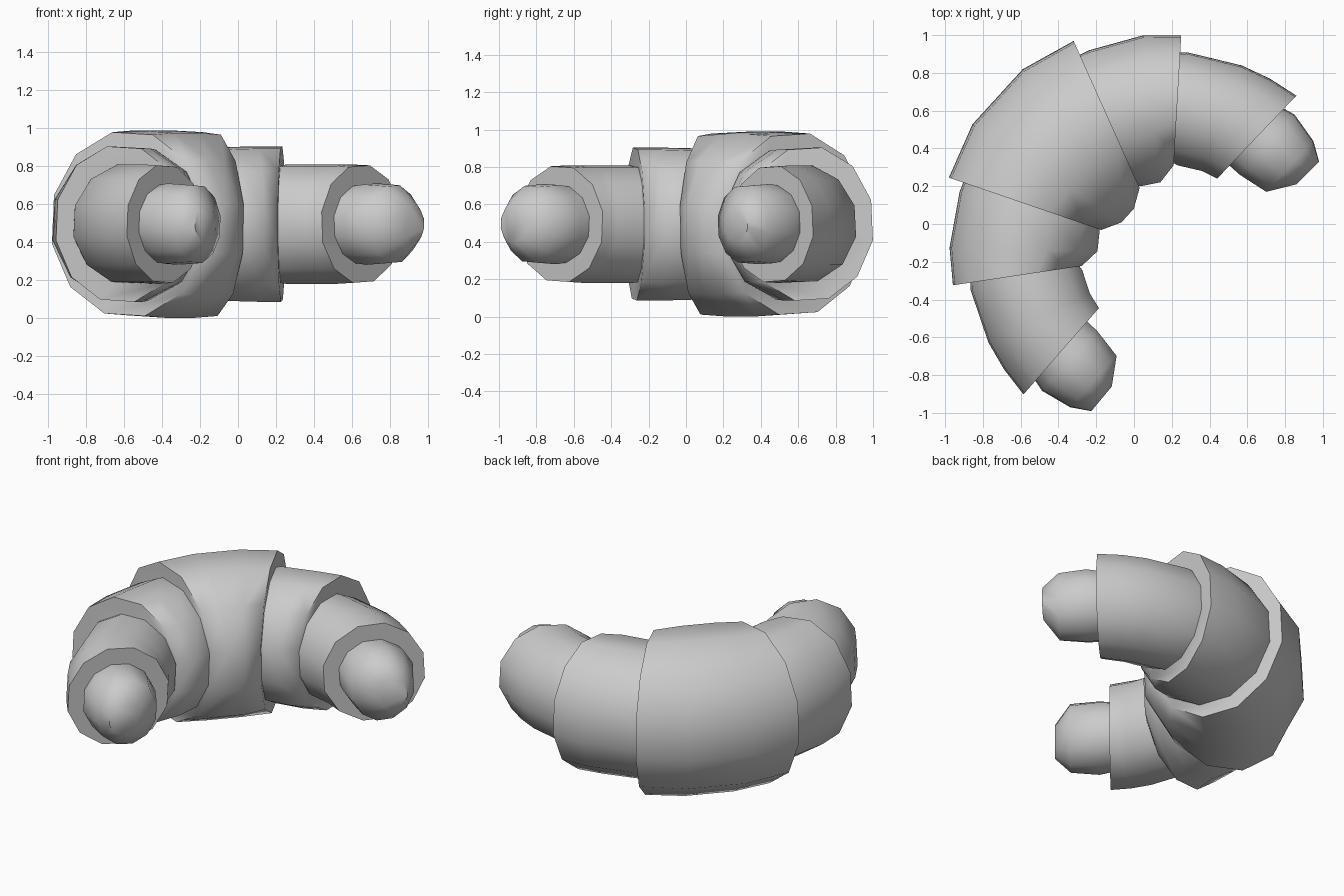
import bpy
import bmesh
from math import cos, sin, radians
from mathutils import Vector

SIDES = 12
MID_HEIGHT = 0.495
AXIS = radians(137.6)             # direction of the mirror line in plan
CENTRE = Vector((0.007, 0.0075))  # point on the mirror line

old = bpy.data.objects.get("Cube")
if old:
    bpy.data.objects.remove(old)

dough = bpy.data.materials.new("plain grey")
dough.use_nodes = True
dough.diffuse_color = (0.6, 0.6, 0.6, 1)
shader = next(n for n in dough.node_tree.nodes if n.type == 'BSDF_PRINCIPLED')
shader.inputs["Base Color"].default_value = dough.diffuse_color


def reflect(point):
    """Mirror a plan point across the symmetry line of the crescent."""
    p = Vector(point) - CENTRE
    along = Vector((cos(AXIS), sin(AXIS)))
    return CENTRE + 2 * p.dot(along) * along - p


def mirrored(rings):
    return [(reflect(outer), reflect(inner), h) for outer, inner, h in rings]


def make_fold(name, rings):
    """Loft upright oval rings, each given by outer point, inner point, half height."""
    bm = bmesh.new()
    loops = []
    for outer, inner, half in rings:
        outer, inner = Vector(outer), Vector(inner)
        mid, reach = (outer + inner) / 2, (outer - inner) / 2 * 1.02
        loop = []
        for i in range(SIDES):
            a = radians(18) + radians(360) * i / SIDES
            p = mid + reach * cos(a)
            loop.append(bm.verts.new((p.x, p.y, MID_HEIGHT + half * 1.02 * sin(a))))
        loops.append(loop)
    for a, b in zip(loops, loops[1:]):
        for i in range(SIDES):
            j = (i + 1) % SIDES
            bm.faces.new((a[i], a[j], b[j], b[i]))
    bm.faces.new(loops[0])
    bm.faces.new(loops[-1])
    bmesh.ops.recalc_face_normals(bm, faces=bm.faces[:])
    mesh = bpy.data.meshes.new(name)
    bm.to_mesh(mesh)
    bm.free()
    mesh.materials.append(dough)
    obj = bpy.data.objects.new(name, mesh)
    bpy.context.collection.objects.link(obj)
    bpy.ops.object.select_all(action='DESELECT')
    obj.select_set(True)
    bpy.context.view_layer.objects.active = obj
    bpy.ops.object.shade_smooth_by_angle(angle=radians(58))


# Thick centre fold, symmetric about the mirror line
half_centre = [
    ((-0.32, 0.97), (0.03, 0.19), 0.485),
    ((-0.59, 0.82), (0.0, 0.08), 0.495),
]
make_fold("centre_fold", half_centre + mirrored(half_centre)[::-1])

# Folds of one arm; each starts hidden inside the thicker one before it
arm = {
    "shoulder_fold": [
        ((-0.38, 0.85), (-0.06, 0.2), 0.38),
        ((-0.24, 0.92), (0.04, 0.2), 0.405),
        ((0.05, 1.0), (0.14, 0.22), 0.41),
        ((0.25, 1.0), (0.21, 0.31), 0.41),
    ],
    "outer_fold": [
        ((0.15, 0.9), (0.15, 0.36), 0.3),
        ((0.28, 0.91), (0.23, 0.31), 0.315),
        ((0.57, 0.84), (0.36, 0.28), 0.315),
        ((0.72, 0.77), (0.4, 0.26), 0.315),
        ((0.86, 0.68), (0.44, 0.24), 0.31),
    ],
    "tip": [
        ((0.74, 0.64), (0.47, 0.34), 0.2),
        ((0.85, 0.58), (0.56, 0.26), 0.215),
        ((0.95, 0.44), (0.7, 0.17), 0.205),
        ((0.98, 0.33), (0.86, 0.21), 0.1),
    ],
}
for part, rings in arm.items():
    make_fold("left_" + part, rings)
    make_fold("right_" + part, mirrored(rings))
